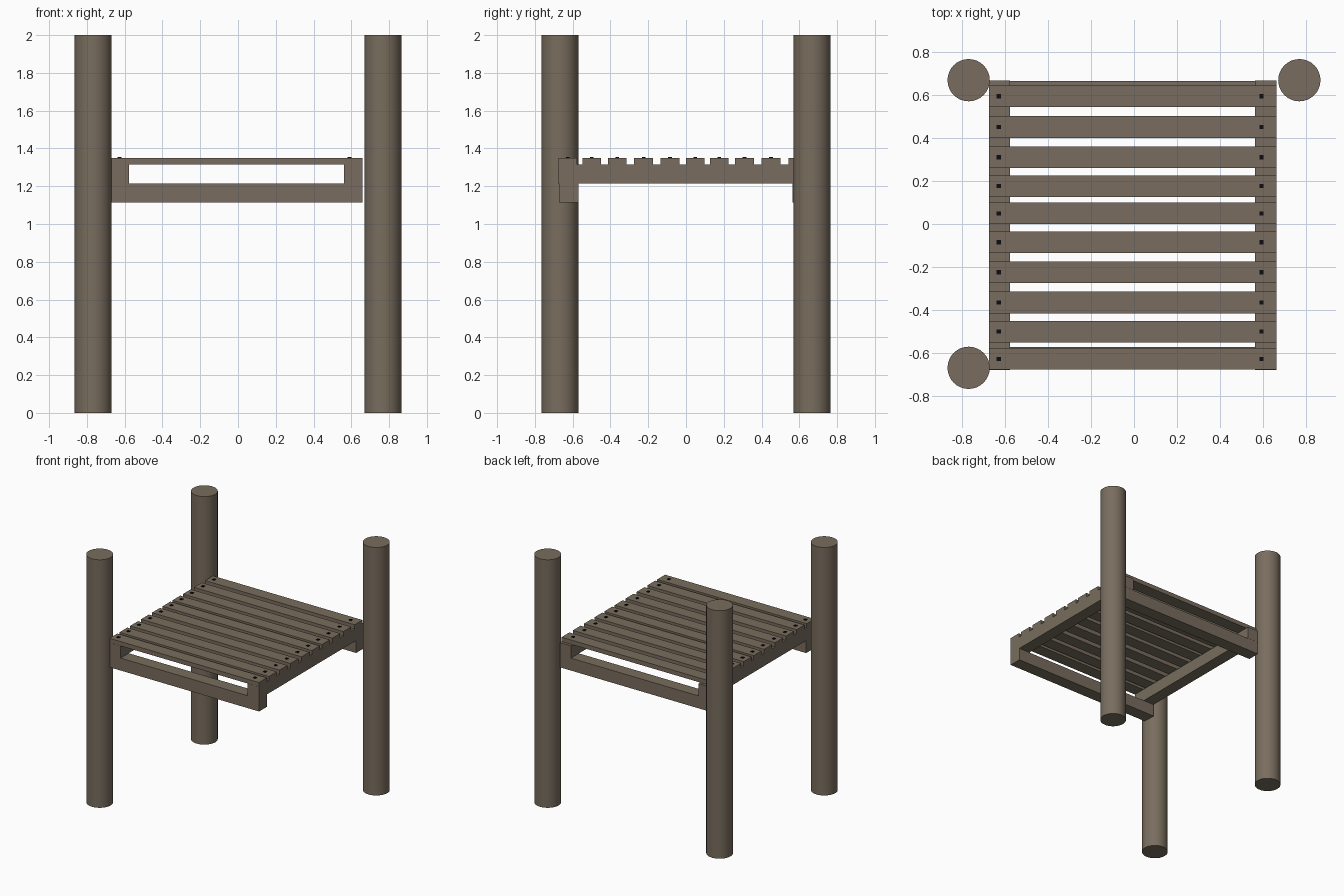
import bpy

if "Cube" in bpy.data.objects:
    bpy.data.objects.remove(bpy.data.objects["Cube"])


def material(name, rgb):
    m = bpy.data.materials.new(name)
    m.diffuse_color = (*rgb, 1)
    m.use_nodes = True
    m.node_tree.nodes["Principled BSDF"].inputs["Base Color"].default_value = m.diffuse_color
    return m


wood = material("weathered wood", (0.19, 0.152, 0.112))
iron = material("dark iron", (0.004, 0.004, 0.006))


def box(name, x, y, z, mat):
    """Box spanning the given (low, high) ranges."""
    bpy.ops.mesh.primitive_cube_add(
        size=1, location=[(a + b) / 2 for a, b in (x, y, z)])
    ob = bpy.context.object
    ob.name = name
    ob.scale = [b - a for a, b in (x, y, z)]
    bpy.ops.object.transform_apply(location=False, rotation=False, scale=True)
    ob.data.materials.append(mat)
    return ob


# Three round posts (the front right corner has none)
for name, x, y in (("back_left", -0.767, 0.667), ("back_right", 0.767, 0.667),
                   ("front_left", -0.767, -0.667)):
    bpy.ops.mesh.primitive_cylinder_add(
        vertices=32, radius=0.098, depth=2, location=(x, y, 1))
    post = bpy.context.object
    post.name = name + "_post"
    post.data.materials.append(wood)
    bpy.ops.object.shade_smooth_by_angle()

# Cross beams, front and back
LEFT, RIGHT = -0.673, 0.66
box("front_beam", (LEFT, RIGHT), (-0.673, -0.57), (1.115, 1.215), wood)
box("back_beam", (LEFT, RIGHT), (0.563, 0.664), (1.115, 1.215), wood)

# Side beams resting on the cross beams
box("left_beam", (LEFT, -0.576), (-0.677, 0.665), (1.215, 1.315), wood)
box("right_beam", (0.561, RIGHT), (-0.677, 0.665), (1.215, 1.315), wood)

# Deck slats with a nail at each end
centres = (0.593, 0.45, 0.31, 0.176, 0.049,
           -0.084, -0.224, -0.364, -0.499, -0.626)
for i, y in enumerate(centres, 1):
    box(f"slat_{i}", (LEFT, RIGHT), (y - 0.05, y + 0.05), (1.315, 1.35), wood)
    for side, x in (("left", -0.628), ("right", 0.591)):
        box(f"nail_{side}_{i}", (x - 0.01, x + 0.01),
            (y - 0.01, y + 0.01), (1.34, 1.355), iron)
